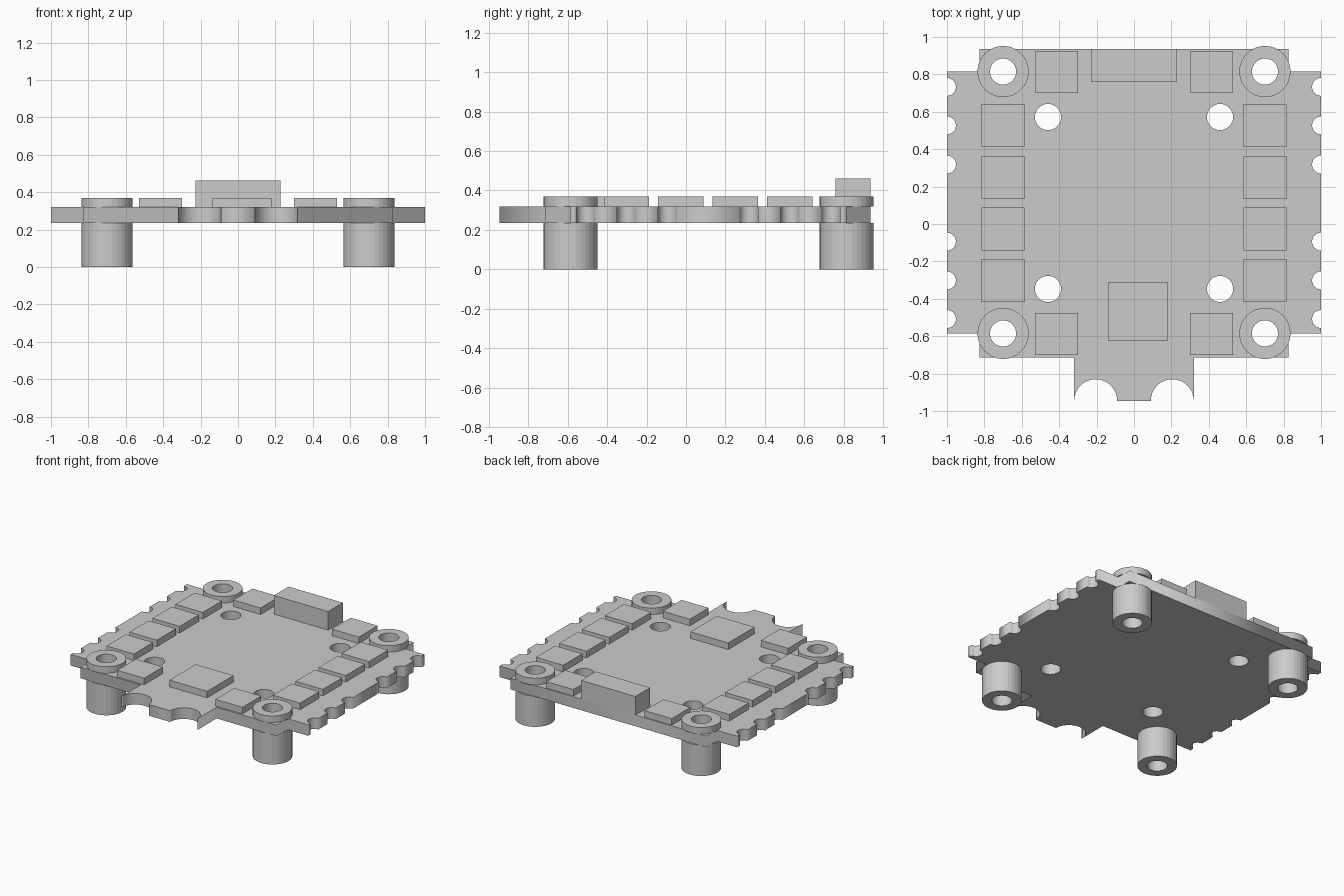
import bpy, bmesh
from math import sin, cos, pi, radians

if "Cube" in bpy.data.objects:
    bpy.data.objects.remove(bpy.data.objects["Cube"])

Z0, Z1, Z_PAD = 0.235, 0.32, 0.37      # board bottom, board top, chip top
MOUNT_X, MOUNT_Y = 0.70, (0.815, -0.585)


def finish(name, bm):
    bmesh.ops.remove_doubles(bm, verts=bm.verts, dist=1e-5)
    bmesh.ops.recalc_face_normals(bm, faces=bm.faces)
    mesh = bpy.data.meshes.new(name)
    bm.to_mesh(mesh)
    bm.free()
    obj = bpy.data.objects.new(name, mesh)
    bpy.context.collection.objects.link(obj)
    return obj


def arc(cx, cy, r, a0, a1, n):
    steps = [radians(a0 + (a1 - a0) * i / n) for i in range(n + 1)]
    return [(cx + r * cos(a), cy + r * sin(a)) for a in steps]


def box(name, cx, cy, sx, sy, top):
    bm = bmesh.new()
    bmesh.ops.create_cube(bm, size=1)
    for v in bm.verts:
        v.co = (cx + v.co.x * sx, cy + v.co.y * sy,
                Z1 + (v.co.z + 0.5) * (top - Z1))
    return finish(name, bm)


def plate(name, loops, z0, z1):
    """Filled flat outline with holes, extruded between two heights."""
    curve = bpy.data.curves.new(name, 'CURVE')
    curve.dimensions = '2D'
    curve.fill_mode = 'BOTH'
    curve.extrude = (z1 - z0) / 2
    for pts in loops:
        s = curve.splines.new('POLY')
        s.points.add(len(pts) - 1)
        for p, (x, y) in zip(s.points, pts):
            p.co = (x, y, 0, 1)
        s.use_cyclic_u = True
    temp = bpy.data.objects.new(name + "_outline", curve)
    bpy.context.collection.objects.link(temp)
    mesh = bpy.data.meshes.new_from_object(temp)
    bm = bmesh.new()
    bm.from_mesh(mesh)
    bpy.data.objects.remove(temp)
    bpy.data.curves.remove(curve)
    bpy.data.meshes.remove(mesh)
    bmesh.ops.translate(bm, verts=bm.verts, vec=(0, 0, (z0 + z1) / 2))
    return finish(name, bm)


# Right half of the board outline, front to back, then mirrored
half = arc(0.205, -0.945, 0.115, 180, 0, 16)
half += [(0.32, -0.715), (0.825, -0.715), (0.825, -0.585), (1, -0.585)]
for y in (-0.508, -0.302, -0.094, 0.318, 0.527, 0.733):
    half += arc(1, y, 0.048, 270, 90, 12)
half += [(1, 0.815), (0.825, 0.815), (0.825, 0.935)]
outline = half + [(-x, y) for x, y in reversed(half)]

# Holes for the dampers and the inner mounting pattern
holes = []
for s in (-1, 1):
    holes += [arc(s * MOUNT_X, y, 0.10, 0, 348.75, 31) for y in MOUNT_Y]
    holes += [arc(s * 0.46, y, 0.07, 0, 348.75, 31) for y in (0.572, -0.347)]
plate("circuit_board", [outline] + holes, Z0, Z1)


# Grooved rubber dampers, lathed from a cross-section
def damper(name, cx, cy, seg=32):
    prof = [(0.07, 0), (0.137, 0), (0.137, Z0), (0.10, Z0),
            (0.10, Z1), (0.137, Z1), (0.137, Z_PAD), (0.07, Z_PAD)]
    bm = bmesh.new()
    rings = [[bm.verts.new((cx + r * cos(2 * pi * i / seg),
                            cy + r * sin(2 * pi * i / seg), z))
              for i in range(seg)] for r, z in prof]
    for k, a in enumerate(rings):
        b = rings[(k + 1) % len(rings)]
        for i in range(seg):
            j = (i + 1) % seg
            bm.faces.new((a[i], a[j], b[j], b[i]))
    return finish(name, bm)


for side, s in (("left", -1), ("right", 1)):
    for end, y in zip(("back", "front"), MOUNT_Y):
        damper(f"damper_{end}_{side}", s * MOUNT_X, y)
    # Row of transistors along the side, plus one by each damper
    for i, y in enumerate((0.527, 0.249, -0.027, -0.302)):
        box(f"transistor_{side}_{i + 1}", s * 0.70, y, 0.23, 0.23, Z_PAD)
    for end, y in (("back", 0.813), ("front", -0.588)):
        box(f"transistor_{end}_{side}", s * 0.414, y, 0.228, 0.226, Z_PAD)

# Main chip and rear connector
box("main_chip", 0.02, -0.468, 0.318, 0.316, Z_PAD)
box("rear_connector", 0, 0.847, 0.457, 0.176, 0.462)
